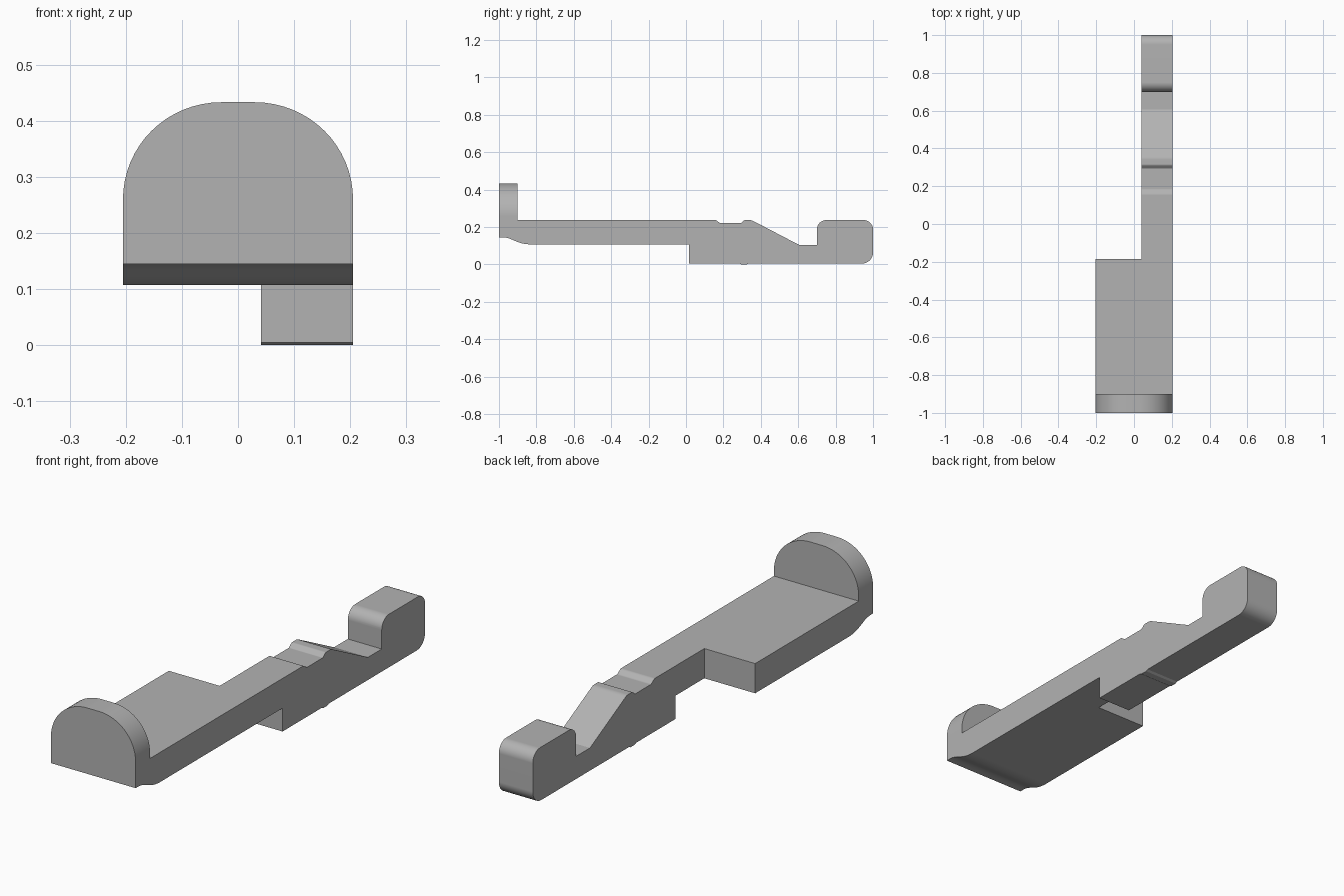
import bpy, bmesh
from math import cos, sin, pi
from mathutils import Vector

cube = bpy.data.objects.get("Cube")
if cube:
    bpy.data.objects.remove(cube)

grey = bpy.data.materials.new("mid grey")
grey.use_nodes = True
colour = (0.45, 0.45, 0.45, 1)
grey.diffuse_color = colour
grey.node_tree.nodes["Principled BSDF"].inputs["Base Color"].default_value = colour


def rounded(corners, steps=8):
    """Outline from (u, v) or (u, v, radius) corners, with arcs at the radii."""
    out = []
    for i, c in enumerate(corners):
        p = Vector(c[:2])
        if len(c) == 2:
            out.append(p)
            continue
        a = (Vector(corners[i - 1][:2]) - p).normalized()
        b = (Vector(corners[(i + 1) % len(corners)][:2]) - p).normalized()
        half = a.angle(b) / 2
        reach = c[2] * cos(half) / sin(half)
        centre = p + (a + b).normalized() * c[2] / sin(half)
        start, end = p + a * reach - centre, p + b * reach - centre
        sweep = pi - 2 * half
        for k in range(steps + 1):
            t = k / steps
            out.append(centre + (start * sin((1 - t) * sweep) + end * sin(t * sweep)) / sin(sweep))
    return out


def prism(name, outline, place, low, high):
    """Extrude a 2D outline between two depths along the remaining axis."""
    bm = bmesh.new()
    face = bm.faces.new([bm.verts.new(place(u, v, low)) for u, v in outline])
    new = bmesh.ops.extrude_face_region(bm, geom=[face])["geom"]
    shift = Vector(place(0, 0, high)) - Vector(place(0, 0, low))
    bmesh.ops.translate(bm, vec=shift, verts=[g for g in new if isinstance(g, bmesh.types.BMVert)])
    bmesh.ops.recalc_face_normals(bm, faces=bm.faces)
    mesh = bpy.data.meshes.new(name)
    bm.to_mesh(mesh)
    bm.free()
    mesh.materials.append(grey)
    obj = bpy.data.objects.new(name, mesh)
    bpy.context.collection.objects.link(obj)
    return obj


# Side profile: end tab, flat plate, notch, ramp, end block, underside
side = rounded([
    (-1, 0.433), (-0.9, 0.433), (-0.9, 0.237),
    (0.16, 0.237, 0.02), (0.182, 0.221, 0.015), (0.294, 0.221, 0.01),
    (0.312, 0.237, 0.015), (0.35, 0.237, 0.04), (0.605, 0.104), (0.7, 0.104),
    (0.7, 0.237, 0.05), (1, 0.237, 0.05), (1, 0.005, 0.058),
    (0.335, 0.005), (0.325, 0), (0.295, 0), (0.285, 0.005),
    (0.015, 0.005), (0.015, 0.107),
    (-0.87, 0.107, 0.2), (-0.96, 0.145, 0.12), (-1, 0.145)])
bar = prism("latch_bar", side, lambda y, z, x: (x, y, z), -0.205, 0.205)

# Plan: wide plate with a narrow arm along the left edge
plan = rounded([(-0.3, -1.1), (0.3, -1.1), (0.3, 1.1), (0.041, 1.1), (0.041, -0.185), (-0.3, -0.185)])
plan_cutter = prism("plan_cutter", plan, lambda x, y, z: (x, y, z), -0.1, 0.6)

# Front outline: elliptical shoulders on the tab
arc = [(0.03 + 0.175 * cos(k * pi / 32), 0.26 + 0.173 * sin(k * pi / 32)) for k in range(17)]
front = [(0.205, -0.1)] + arc + [(-x, z) for x, z in reversed(arc)] + [(-0.205, -0.1)]
front_cutter = prism("front_cutter", front, lambda x, z, y: (x, y, z), -1.1, 1.1)

# Keep only what all three outlines share
bpy.context.view_layer.objects.active = bar
for cutter in (plan_cutter, front_cutter):
    mod = bar.modifiers.new("shape", "BOOLEAN")
    mod.operation, mod.solver, mod.object = "INTERSECT", "EXACT", cutter
    bpy.ops.object.modifier_apply(modifier=mod.name)
    bpy.data.objects.remove(cutter)

# Smooth curves, crisp edges and level flats
bpy.ops.object.select_all(action="DESELECT")
bar.select_set(True)
bpy.ops.object.shade_smooth_by_angle(angle=pi / 7)
weighted = bar.modifiers.new("flat faces", "WEIGHTED_NORMAL")
weighted.keep_sharp = True
